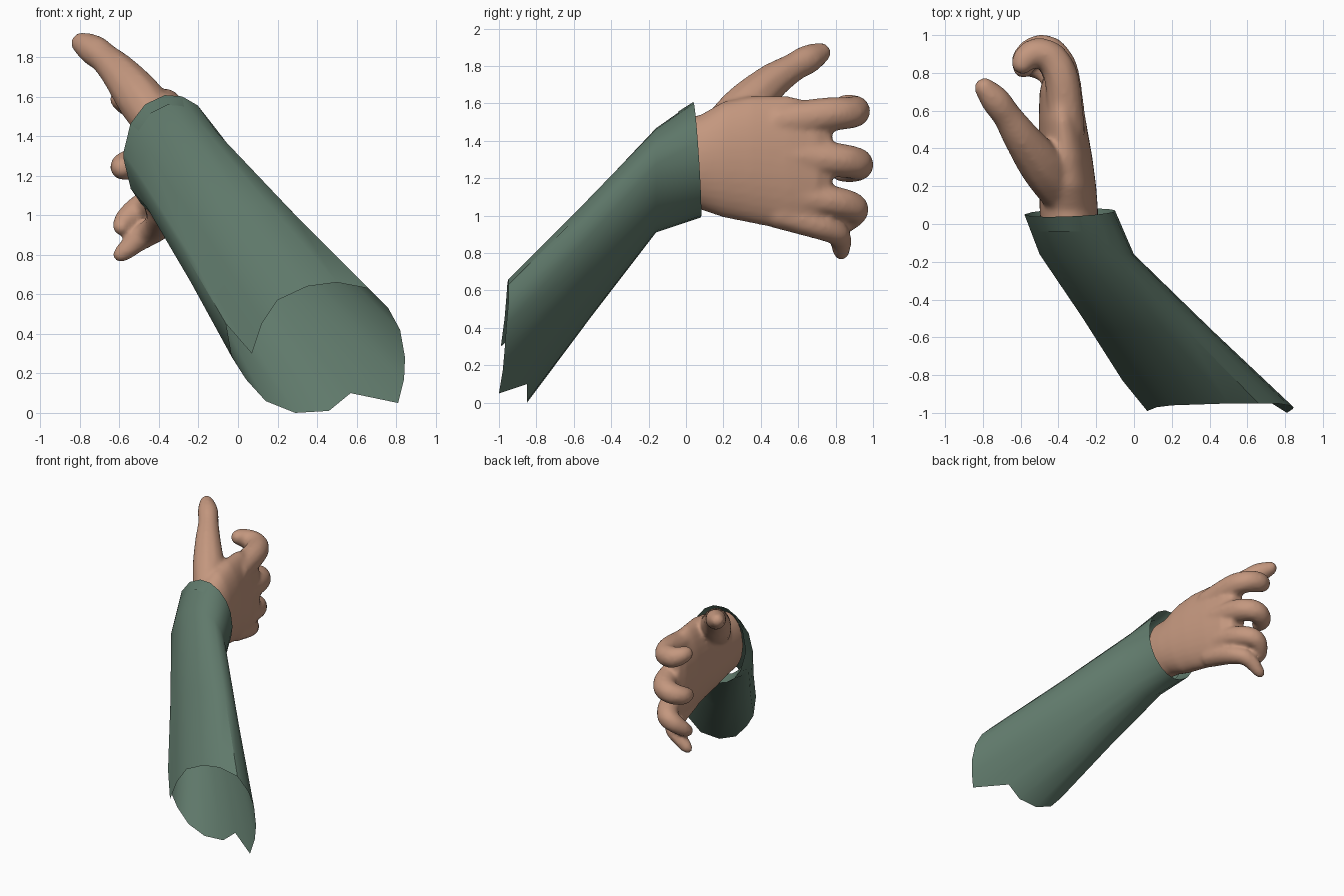
import bpy, bmesh, math
from mathutils import Vector, Matrix

if "Cube" in bpy.data.objects:
    bpy.data.objects.remove(bpy.data.objects["Cube"], do_unlink=True)


def material(name, rgb):
    mat = bpy.data.materials.new(name)
    mat.use_nodes = True
    mat.diffuse_color = (*rgb, 1)
    mat.node_tree.nodes["Principled BSDF"].inputs["Base Color"].default_value = (*rgb, 1)
    return mat


def finish(bm, name, mat):
    mesh = bpy.data.meshes.new(name)
    bm.to_mesh(mesh)
    bm.free()
    mesh.materials.append(mat)
    mesh.shade_smooth()
    obj = bpy.data.objects.new(name, mesh)
    bpy.context.scene.collection.objects.link(obj)
    return obj


def loft(bm, rings, capped=False):
    loops = [[bm.verts.new(p) for p in ring] for ring in rings]
    for a, b in zip(loops, loops[1:]):
        for i in range(len(a)):
            j = (i + 1) % len(a)
            bm.faces.new((a[i], a[j], b[j], b[i]))
    if capped:
        bm.faces.new(loops[0][::-1])
        bm.faces.new(loops[-1])


def ellipse(y, cx, cz, rx, rz, angles):
    return [Vector((cx + rx * math.cos(a), y, cz + rz * math.sin(a))) for a in angles]


def digit(bm, path, steps=8):
    """Chain of overlapping balls along a smooth path of (x, y, z, radius)."""
    pts = [Vector(p) for p in path]
    pts = [2 * pts[0] - pts[1]] + pts + [2 * pts[-1] - pts[-2]]
    for a, b, c, d in zip(pts, pts[1:], pts[2:], pts[3:]):
        for s in range(steps + 1):
            t = s / steps
            p = 0.5 * (2 * b + (c - a) * t + (2 * a - 5 * b + 4 * c - d) * t**2
                       + (3 * b - a - 3 * c + d) * t**3)
            bmesh.ops.create_icosphere(bm, subdivisions=2, radius=p[3],
                                       matrix=Matrix.Translation(p.xyz))


skin = material("skin", (0.55, 0.31, 0.21))
cloth = material("green cloth", (0.115, 0.19, 0.145))

# Sleeve: torn lower rim, clockwise from the side slit
rim = [Vector(p) for p in (
    (.07, -.99, .30), (.12, -.97, .45), (.20, -.96, .57), (.35, -.955, .64),
    (.50, -.95, .66), (.66, -.95, .63), (.76, -.95, .53), (.82, -.96, .42),
    (.845, -.97, .28), (.84, -.98, .17), (.81, -1, .05), (.57, -.85, .10),
    (.46, -.85, .01), (.29, -.85, 0), (.14, -.85, .06), (.04, -.85, .17),
    (-.03, -.84, .28), (-.06, -.83, .45))]
angles = []
for p in rim:
    # angle around the slanted forearm axis
    cx, cz = -.25 - .82 * (p.y + .16), 1.19 + 1.09 * (p.y + .16)
    angles.append(math.atan2((p.z - cz) / .33, (p.x - cx) / .42))
bend = ellipse(-.16, -.25, 1.19, .25, .28, angles)
middle = [a.lerp(b, .5) for a, b in zip(rim, bend)]
centre = sum(middle, Vector()) / len(middle)
middle = [centre + (p - centre) * .98 for p in middle]
cuff = ellipse(.06, -.34, 1.3, .24, .31, angles)
lining = ellipse(-.04, -.33, 1.29, .2, .27, angles)
for p, a in zip(cuff, angles):
    p.y += .01 * math.cos(a) - .02 * math.sin(a)

bm = bmesh.new()
loft(bm, [rim, middle, bend, cuff, lining])
bmesh.ops.recalc_face_normals(bm, faces=bm.faces)
# keep the outer shell facing away from the forearm axis
bm.faces.ensure_lookup_table()
if sum(f.normal.dot(f.calc_center_median() - centre) for f in bm.faces[:18]) < 0:
    bmesh.ops.reverse_faces(bm, faces=bm.faces)
sleeve = finish(bm, "sleeve", cloth)
bpy.context.view_layer.objects.active = sleeve
sleeve.select_set(True)
bpy.ops.object.shade_smooth_by_angle(angle=math.radians(45))

# Hand: palm with wrist, then thumb and fingers fused into one skin
bm = bmesh.new()
around = [2 * math.pi * i / 32 for i in range(32)]
palm = [(-.06, -.34, 1.29, .15, .24), (.07, -.345, 1.285, .155, .25),
        (.2, -.35, 1.30, .15, .31), (.35, -.36, 1.30, .14, .34),
        (.55, -.38, 1.28, .125, .36), (.7, -.395, 1.26, .105, .34),
        (.78, -.41, 1.25, .07, .3)]
loft(bm, [ellipse(*section, around) for section in palm], capped=True)
bmesh.ops.recalc_face_normals(bm, faces=bm.faces)

digits = {
    "thumb": [(-.38, .15, 1.42, .11), (-.48, .3, 1.57, .125), (-.59, .45, 1.71, .1),
              (-.67, .57, 1.79, .08), (-.73, .65, 1.835, .08), (-.79, .72, 1.87, .057)],
    "index": [(-.36, .5, 1.5, .105), (-.38, .75, 1.54, .095), (-.43, .87, 1.55, .088),
              (-.51, .905, 1.56, .083), (-.57, .88, 1.58, .07), (-.59, .85, 1.59, .06)],
    "middle": [(-.35, .5, 1.32, .105), (-.38, .78, 1.3, .095), (-.43, .89, 1.285, .09),
               (-.5, .92, 1.27, .085), (-.57, .88, 1.25, .075), (-.585, .83, 1.24, .06)],
    "ring": [(-.36, .5, 1.12, .095), (-.39, .76, 1.08, .088), (-.45, .88, 1.05, .083),
             (-.51, .9, 1.02, .075), (-.57, .86, .97, .06), (-.59, .82, .94, .045)],
    "little": [(-.37, .5, 1.01, .085), (-.4, .7, .95, .077), (-.45, .80, .91, .068),
               (-.51, .825, .87, .06), (-.57, .83, .82, .05), (-.595, .83, .80, .04)],
}
for path in digits.values():
    digit(bm, path)
hand = finish(bm, "hand", skin)
remesh = hand.modifiers.new("fuse", "REMESH")
remesh.mode = "VOXEL"
remesh.voxel_size = .014
remesh.use_smooth_shade = True
smooth = hand.modifiers.new("soften", "SMOOTH")
smooth.factor = .5
smooth.iterations = 10
